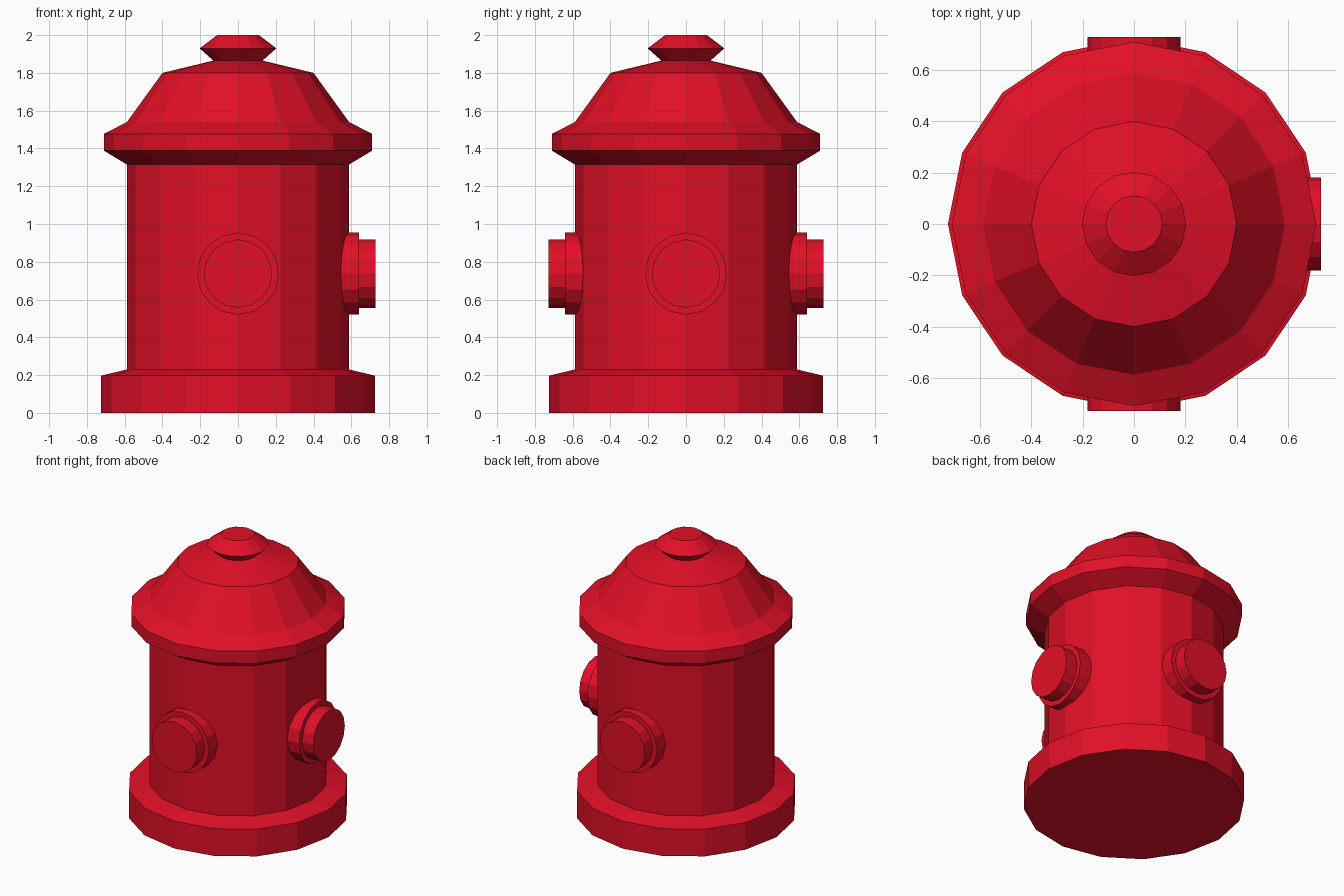
import bpy, bmesh, math
from mathutils import Matrix

if "Cube" in bpy.data.objects:
    bpy.data.objects.remove(bpy.data.objects["Cube"])

SIDES = 16
red = bpy.data.materials.new("hydrant_red")
red.diffuse_color = (0.76, 0.005, 0.02, 1)
red.use_nodes = True
red.node_tree.nodes["Principled BSDF"].inputs["Base Color"].default_value = red.diffuse_color


def lathe(name, profile, matrix=Matrix()):
    """Spin (radius, height) points around z into a capped, flat-shaded solid."""
    bm = bmesh.new()
    rings = []
    for r, z in profile:
        rings.append([bm.verts.new((r * math.cos(i * math.tau / SIDES),
                                    r * math.sin(i * math.tau / SIDES), z))
                      for i in range(SIDES)])
    for low, high in zip(rings, rings[1:]):
        for i in range(SIDES):
            j = (i + 1) % SIDES
            bm.faces.new((low[i], low[j], high[j], high[i]))
    bm.faces.new(rings[0][::-1])
    bm.faces.new(rings[-1])
    bm.transform(matrix)
    mesh = bpy.data.meshes.new(name)
    bm.to_mesh(mesh)
    bm.free()
    mesh.materials.append(red)
    obj = bpy.data.objects.new(name, mesh)
    bpy.context.collection.objects.link(obj)
    return obj


# Foot, barrel, lid and top nut as one stepped silhouette
lathe("hydrant_body", [
    (0.725, 0), (0.725, 0.197), (0.588, 0.23),      # foot
    (0.588, 1.315),                                 # barrel
    (0.71, 1.388), (0.71, 1.477), (0.588, 1.54),    # lid rim
    (0.40, 1.80), (0.13, 1.865),                    # dome
    (0.203, 1.93), (0.11, 2.0),                     # top nut
])

# Outlet caps on the front, right and back
outlet = [(0.217, 0.50), (0.217, 0.64), (0.181, 0.64), (0.181, 0.728)]
for name, angle in (("front_outlet", -90), ("right_outlet", 0), ("back_outlet", 90)):
    place = (Matrix.Translation((0, 0, 0.737))
             @ Matrix.Rotation(math.radians(angle), 4, 'Z')
             @ Matrix.Rotation(math.radians(90), 4, 'Y'))
    lathe(name, outlet, place)
